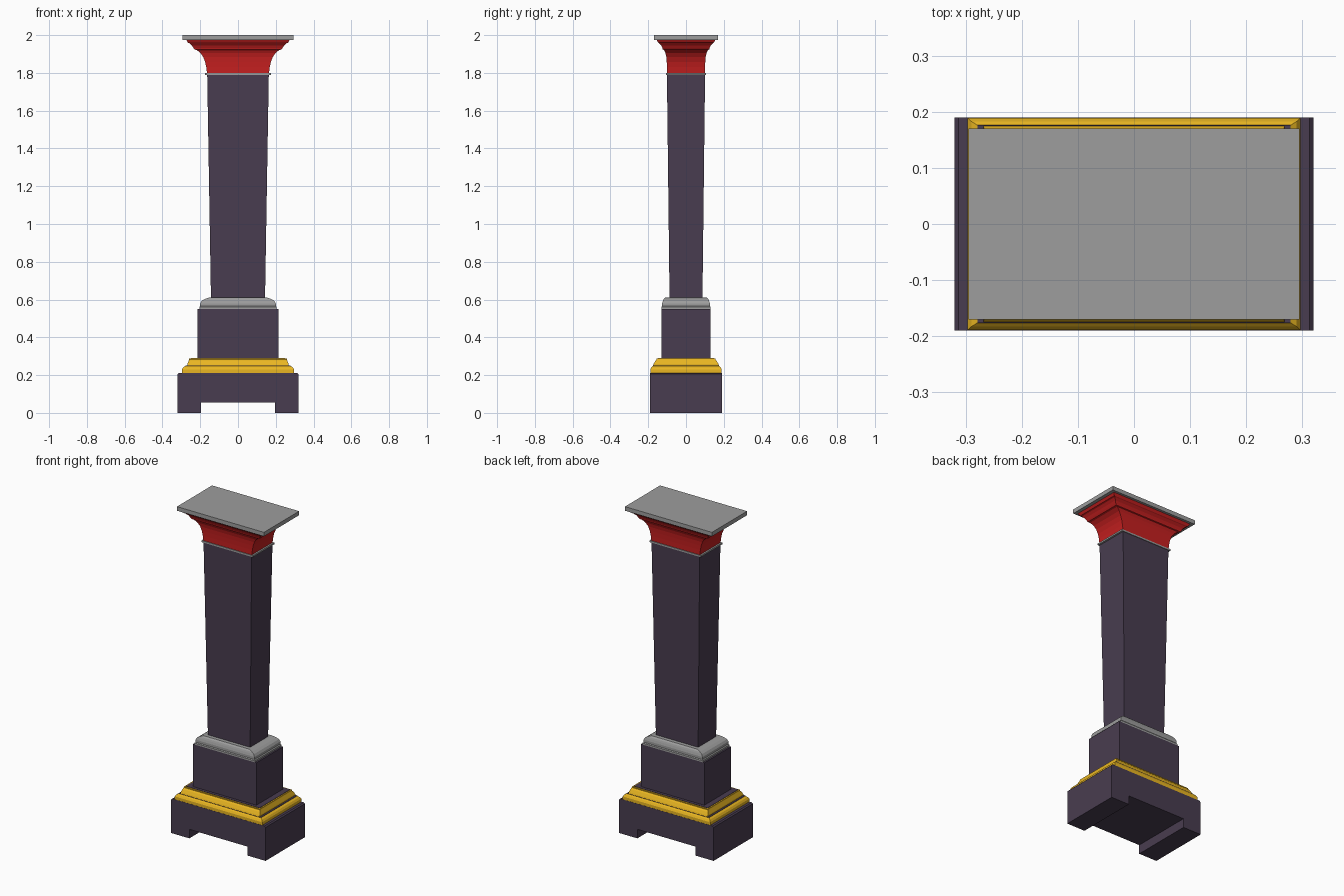
import bpy, bmesh


def material(name, rgb):
    m = bpy.data.materials.new(name)
    m.diffuse_color = (*rgb, 1)
    return m


dark = material("dark_purple", (0.066, 0.046, 0.08))
gold = material("gold", (0.82, 0.47, 0.016))
red = material("red", (0.56, 0.014, 0.014))
grey = material("stone_grey", (0.34, 0.34, 0.34))


def finish(name, bm, mat):
    bmesh.ops.recalc_face_normals(bm, faces=bm.faces)
    me = bpy.data.meshes.new(name)
    bm.to_mesh(me)
    bm.free()
    ob = bpy.data.objects.new(name, me)
    bpy.context.collection.objects.link(ob)
    me.materials.append(mat)
    return ob


def stack(name, profile, mat):
    """Loft rectangular rings given as (half width, half depth, height)."""
    bm = bmesh.new()
    rings = [[bm.verts.new((sx * hx, sy * hy, z))
              for sx, sy in ((-1, -1), (1, -1), (1, 1), (-1, 1))]
             for hx, hy, z in profile]
    for a, b in zip(rings, rings[1:]):
        for i in range(4):
            j = (i + 1) % 4
            bm.faces.new((a[i], a[j], b[j], b[i]))
    bm.faces.new(rings[0][::-1])
    bm.faces.new(rings[-1])
    return finish(name, bm, mat)


# Footed base: half outline mirrored, then extruded front to back
half = [(0.197, 0.055), (0.197, 0), (0.32, 0), (0.32, 0.205), (0.313, 0.212)]
outline = half + [(-x, z) for x, z in reversed(half)]
bm = bmesh.new()
face = bm.faces.new([bm.verts.new((x, -0.19, z)) for x, z in outline])
ext = bmesh.ops.extrude_face_region(bm, geom=[face])
bmesh.ops.translate(bm, vec=(0, 0.38, 0),
                    verts=[v for v in ext["geom"] if isinstance(v, bmesh.types.BMVert)])
finish("footed_base", bm, dark)

# Two gold mouldings, each with a thin dark ledge on top
stack("lower_moulding", [
    (0.297, 0.189, 0.212), (0.297, 0.189, 0.23), (0.29, 0.183, 0.241),
    (0.279, 0.176, 0.248)], gold)
stack("lower_ledge", [(0.279, 0.176, 0.248), (0.279, 0.176, 0.25)], dark)
stack("upper_moulding", [
    (0.268, 0.175, 0.25), (0.268, 0.172, 0.258), (0.262, 0.163, 0.274),
    (0.259, 0.155, 0.282), (0.258, 0.155, 0.288)], gold)
stack("upper_ledge", [(0.25, 0.148, 0.286), (0.25, 0.148, 0.29)], dark)

# Plinth and its rounded grey cap
stack("plinth", [(0.215, 0.13, 0.28), (0.215, 0.13, 0.55)], dark)
stack("plinth_cap", [
    (0.205, 0.13, 0.55), (0.205, 0.13, 0.56), (0.2, 0.126, 0.565),
    (0.2, 0.126, 0.58), (0.192, 0.122, 0.593), (0.178, 0.118, 0.602),
    (0.155, 0.11, 0.61)], grey)

# Tapered shaft and collar
stack("shaft", [(0.143, 0.087, 0.6), (0.163, 0.101, 1.79)], dark)
stack("collar", [(0.174, 0.105, 1.79), (0.174, 0.105, 1.8)], grey)

# Flared red capital and top slab
stack("capital", [
    (0.164, 0.101, 1.8), (0.168, 0.101, 1.83), (0.174, 0.102, 1.858),
    (0.184, 0.104, 1.884), (0.198, 0.109, 1.905), (0.218, 0.117, 1.921),
    (0.23, 0.123, 1.924), (0.236, 0.125, 1.932), (0.244, 0.131, 1.945),
    (0.256, 0.142, 1.957), (0.265, 0.147, 1.96), (0.274, 0.155, 1.975)], red)
stack("top_slab", [(0.295, 0.17, 1.975), (0.295, 0.17, 2.0)], grey)
